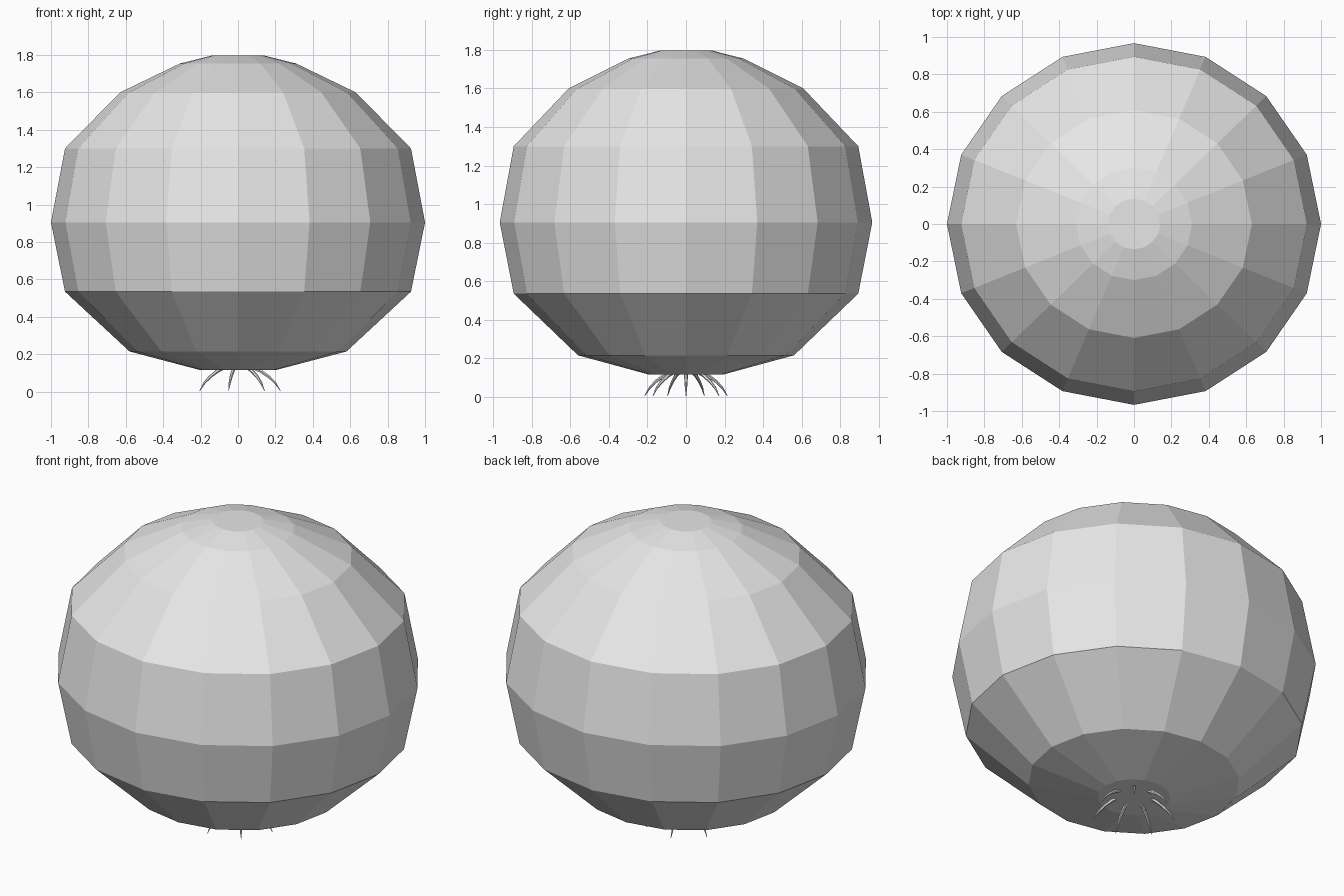
import bpy
import bmesh
from math import cos, sin, tau

old = bpy.data.objects.get("Cube")
if old:
    bpy.data.objects.remove(old, do_unlink=True)

SIDES = 16
LEGS = 7
DEPTH = 0.967   # the body is slightly narrower front to back

grey = bpy.data.materials.new("light grey")
grey.use_nodes = True
grey.diffuse_color = (0.8, 0.8, 0.8, 1)
grey.node_tree.nodes["Principled BSDF"].inputs["Base Color"].default_value = (0.8, 0.8, 0.8, 1)


def link(name, data):
    obj = bpy.data.objects.new(name, data)
    data.materials.append(grey)
    bpy.context.collection.objects.link(obj)
    return obj


# Faceted round body: a profile of (radius, height) turned about z
profile = [(0.2, 0.115), (0.58, 0.215), (0.925, 0.535), (1.0, 0.905),
           (0.925, 1.3), (0.63, 1.6), (0.31, 1.755), (0.14, 1.797)]
bm = bmesh.new()
rings = []
for r, z in profile:
    rings.append([bm.verts.new((r * cos(tau * i / SIDES), DEPTH * r * sin(tau * i / SIDES), z))
                  for i in range(SIDES)])
for low, high in zip(rings, rings[1:]):
    for i in range(SIDES):
        j = (i + 1) % SIDES
        bm.faces.new((low[i], low[j], high[j], high[i]))
bm.faces.new(reversed(rings[0]))
bm.faces.new(rings[-1])
mesh = bpy.data.meshes.new("body")
bm.to_mesh(mesh)
bm.free()
link("body", mesh)

# Thin curved legs: tapered tubes bending outward and down, ringed under the body
path = [(0.08, 0.13, 1.0), (0.125, 0.108, 1.0), (0.165, 0.08, 0.85),
        (0.2, 0.046, 0.6), (0.228, 0.003, 0.15)]
curve = bpy.data.curves.new("legs", "CURVE")
curve.dimensions = "3D"
curve.bevel_depth = 0.01
curve.bevel_resolution = 1
curve.use_fill_caps = True
for k in range(LEGS):
    a = tau * k / LEGS
    spline = curve.splines.new("POLY")
    spline.points.add(len(path) - 1)
    for point, (r, z, thick) in zip(spline.points, path):
        point.co = (r * cos(a), DEPTH * r * sin(a), z, 1)
        point.radius = thick
legs = link("legs", curve)
bpy.ops.object.select_all(action="DESELECT")
legs.select_set(True)
bpy.context.view_layer.objects.active = legs
bpy.ops.object.convert(target="MESH")
bpy.ops.object.shade_smooth_by_angle()
